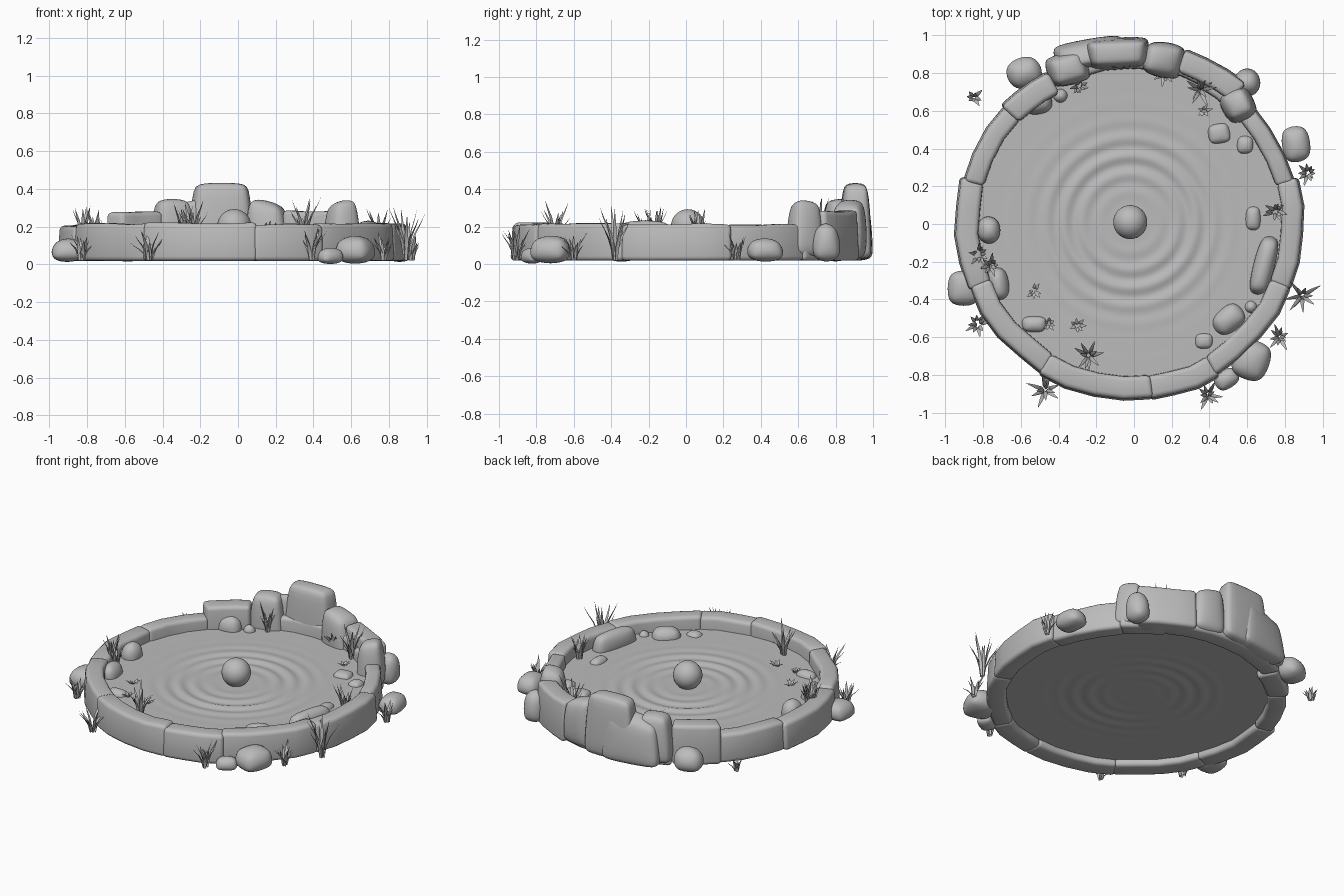
import bpy, bmesh, math, random
from mathutils import Vector, Matrix

if "Cube" in bpy.data.objects:
    bpy.data.objects.remove(bpy.data.objects["Cube"])

random.seed(4)
CX, CY, WATER = -0.02, 0.0, 0.13

grey = bpy.data.materials.new("stone_grey")
grey.diffuse_color = (0.5, 0.5, 0.5, 1)
grey.use_nodes = True
grey.node_tree.nodes["Principled BSDF"].inputs["Base Color"].default_value = grey.diffuse_color


def finish(name, bm):
    bmesh.ops.recalc_face_normals(bm, faces=bm.faces)
    me = bpy.data.meshes.new(name)
    bm.to_mesh(me)
    bm.free()
    me.materials.append(grey)
    me.shade_smooth()
    ob = bpy.data.objects.new(name, me)
    bpy.context.collection.objects.link(ob)
    return ob


def rim_stone(name, a0, a1, r0, r1, z1):
    """Curved kerb block swept between two angles, with worn edges."""
    bm = bmesh.new()
    n = max(3, round((a1 - a0) / 9))
    a0, a1 = a0 - 0.6, a1 + 0.6
    rings = []
    for i in range(n + 1):
        a = math.radians(a0 + (a1 - a0) * i / n)
        w = random.uniform(-0.006, 0.006)
        h = random.uniform(-0.006, 0.004)
        rings.append([bm.verts.new((CX + r * math.cos(a), CY + r * math.sin(a), z))
                      for r, z in ((r0 + w, 0.018), (r1 + w, 0.018),
                                   (r1 + w - 0.012, z1 + h), (r0 + w + 0.006, z1 + h))])
    for p, q in zip(rings, rings[1:]):
        for k in range(4):
            bm.faces.new((p[k], p[(k + 1) % 4], q[(k + 1) % 4], q[k]))
    bm.faces.new(rings[0])
    bm.faces.new(rings[-1][::-1])
    ob = finish(name, bm)
    b = ob.modifiers.new("worn_edges", 'BEVEL')
    b.width, b.segments, b.limit_method = 0.024, 3, 'ANGLE'
    b.angle_limit = math.radians(40)


def rock(name, x, y, sx, sy, z0, z1, rot=0, taper=0.8, bevel=0.3, slope=(0, 0), jitter=0.1):
    """Rounded boulder: jittered tapered block, bevelled and subdivided.
    slope lowers the top towards local +x and +y."""
    bm = bmesh.new()
    bmesh.ops.create_cube(bm, size=2)
    sz = (z1 - z0) / 2
    for v in bm.verts:
        top = v.co.z > 0
        cx, cy = v.co.x, v.co.y
        t = taper if top else 1
        v.co.x *= sx * t * 1.07 * (1 + random.uniform(-jitter, jitter))
        v.co.y *= sy * t * 1.07 * (1 + random.uniform(-jitter, jitter))
        v.co.z *= sz
        if top:
            v.co.z -= slope[0] * (cx + 1) / 2 + slope[1] * (cy + 1) / 2
    bmesh.ops.bevel(bm, geom=bm.edges[:], offset=bevel * 2 * min(sx, sy, sz) * taper,
                    segments=1, affect='EDGES', clamp_overlap=True)
    bm.transform(Matrix.Translation((x, y, z0 + sz)) @ Matrix.Rotation(math.radians(rot), 4, 'Z'))
    s = finish(name, bm).modifiers.new("rounding", 'SUBSURF')
    s.levels = s.render_levels = 2


def tuft(name, x, y, z, height, spread, blades=10, width=0.011):
    """Clump of arching tapered leaves."""
    bm = bmesh.new()
    for i in range(blades):
        a = math.tau * i / blades + random.uniform(-0.3, 0.3)
        out = Vector((math.cos(a), math.sin(a), 0))
        side = Vector((-out.y, out.x, 0))
        h = height * random.uniform(0.5, 1)
        lean = spread * random.uniform(0.35, 1)
        base = Vector((x, y, z)) + out * random.uniform(0.004, 0.02)
        rows = []
        for t, w in ((0, 0.6), (0.3, 1), (0.6, 0.85), (0.85, 0.45)):
            c = base + out * lean * t ** 1.8 + Vector((0, 0, h * (t - 0.12 * t * t)))
            rows.append([bm.verts.new(c - side * w * width),
                         bm.verts.new(c - out * w * width * 0.5),
                         bm.verts.new(c + side * w * width)])
        tip = bm.verts.new(base + out * lean + Vector((0, 0, h * 0.95)))
        for p, q in zip(rows, rows[1:]):
            for k in range(2):
                bm.faces.new((p[k], p[k + 1], q[k + 1], q[k]))
        for k in range(2):
            bm.faces.new((rows[-1][k], rows[-1][k + 1], tip))
    finish(name, bm)


def rippled_disc(name, z0, amp, radius=0.84, rows=64, cols=72):
    """Disc with concentric waves that fade out from a middle ring."""
    bm = bmesh.new()
    rings = []
    for i in range(1, rows + 1):
        r = radius * i / rows
        fade = math.exp(-((r - 0.34) / 0.16) ** 2)
        z = z0 + amp * fade * math.cos(math.tau * (r - 0.35) / 0.098)
        rings.append([bm.verts.new((CX + r * math.cos(math.tau * j / cols),
                                    0.01 + r * math.sin(math.tau * j / cols), z))
                      for j in range(cols)])
    for p, q in zip(rings, rings[1:]):
        for j in range(cols):
            bm.faces.new((p[j], q[j], q[(j + 1) % cols], p[(j + 1) % cols]))
    bm.faces.new(rings[0])
    finish(name, bm)


# Kerb ring: start angle, end angle, inner radius, outer radius, top
for i, s in enumerate([
        (-22, 15, 0.80, 0.925, 0.215), (15, 44, 0.795, 0.905, 0.21),
        (44, 62, 0.80, 0.92, 0.205), (51, 72, 0.835, 0.972, 0.285),
        (62, 118, 0.82, 0.945, 0.22), (119, 137, 0.79, 0.93, 0.28),
        (137, 165, 0.80, 0.92, 0.21), (165, 202, 0.80, 0.935, 0.205),
        (202, 239, 0.795, 0.925, 0.215), (239, 277, 0.805, 0.94, 0.22),
        (277, 300, 0.81, 0.945, 0.215), (300, 338, 0.80, 0.925, 0.22)]):
    rim_stone(f"rim_stone_{i}", *s)

# Rippled water surface and the underside of the basin
rippled_disc("water", WATER, 0.006)
rippled_disc("basin_underside", 0.06, 0.003)

# Floating ball
bm = bmesh.new()
bmesh.ops.create_uvsphere(bm, u_segments=32, v_segments=20, radius=0.09)
bm.transform(Matrix.Translation((CX, 0.01, 0.203)))
finish("ball", bm)

# Large boulders piled along the back rim
for i, s in enumerate([
        (-0.085, 0.905, 0.175, 0.085, 0.02, 0.435, 2, 0.80, 0.22, (0, 0)),
        (-0.25, 0.90, 0.19, 0.08, 0.015, 0.33, 10, 0.80, 0.26, (-0.06, 0.05)),
        (-0.35, 0.82, 0.115, 0.09, 0.03, 0.35, 15, 0.80, 0.26, (0, 0)),
        (0.16, 0.87, 0.11, 0.10, 0.02, 0.365, -12, 0.85, 0.26, (0.05, 0)),
        (0.55, 0.63, 0.09, 0.105, 0.03, 0.335, 25, 0.74, 0.3, (-0.03, 0.02))]):
    rock(f"back_boulder_{i}", *s)

# Rounded boulders outside the rim
for i, s in enumerate([
        (-0.58, 0.80, 0.10, 0.09, 0.01, 0.17, 20), (0.60, 0.75, 0.075, 0.08, 0.01, 0.22, 10),
        (0.86, 0.42, 0.08, 0.10, 0.01, 0.14, 10), (0.62, -0.72, 0.105, 0.11, 0.0, 0.155, -20),
        (0.49, -0.82, 0.07, 0.055, 0.0, 0.09, 30), (-0.90, -0.34, 0.09, 0.10, 0.01, 0.14, 0)]):
    rock(f"outer_boulder_{i}", *s, taper=0.82, bevel=0.38)

# Stones standing in the water
for i, s in enumerate([
        (-0.51, 0.64, 0.08, 0.06, 0.075, 0.22, 10), (-0.77, -0.03, 0.065, 0.075, 0.075, 0.225, 0),
        (-0.72, -0.32, 0.06, 0.09, 0.075, 0.21, 10), (-0.53, -0.53, 0.07, 0.045, 0.09, 0.165, 0),
        (0.50, -0.51, 0.095, 0.07, 0.075, 0.195, 40), (0.69, -0.22, 0.06, 0.165, 0.075, 0.235, -14),
        (0.63, 0.03, 0.045, 0.065, 0.09, 0.16, 0), (0.59, 0.42, 0.045, 0.05, 0.09, 0.16, 0),
        (0.45, 0.48, 0.06, 0.055, 0.09, 0.16, 10), (0.37, -0.62, 0.05, 0.045, 0.09, 0.155, 0),
        (-0.39, 0.68, 0.04, 0.04, 0.09, 0.17, 0), (0.62, -0.44, 0.035, 0.035, 0.09, 0.16, 0)]):
    rock(f"inner_stone_{i}", *s, taper=0.82, bevel=0.38)

# Grass on the ground outside, then reeds in the water
for i, s in enumerate([
        (-0.83, -0.53, 0.02, 0.15, 0.07), (-0.47, -0.88, 0.02, 0.19, 0.10),
        (0.39, -0.91, 0.02, 0.20, 0.08), (0.77, -0.60, 0.02, 0.16, 0.07),
        (0.89, -0.38, 0.02, 0.31, 0.10), (0.92, 0.27, 0.02, 0.16, 0.06),
        (-0.85, 0.67, 0.03, 0.10, 0.05)]):
    tuft(f"grass_{i}", *s)
for i, s in enumerate([
        (0.75, 0.07, WATER, 0.18, 0.06), (-0.82, -0.16, WATER, 0.20, 0.06),
        (-0.76, -0.22, WATER, 0.20, 0.06), (-0.24, -0.70, WATER, 0.23, 0.08),
        (0.35, 0.71, WATER, 0.25, 0.08), (-0.29, 0.73, WATER, 0.22, 0.06),
        (0.16, 0.80, WATER, 0.12, 0.07)]):
    tuft(f"reed_{i}", *s)

# Low floating plants
for i, (x, y) in enumerate([(-0.53, -0.36), (-0.45, -0.53), (-0.30, -0.54), (0.37, 0.60)]):
    tuft(f"water_plant_{i}", x, y, WATER, 0.03, 0.04, 7, 0.009)
